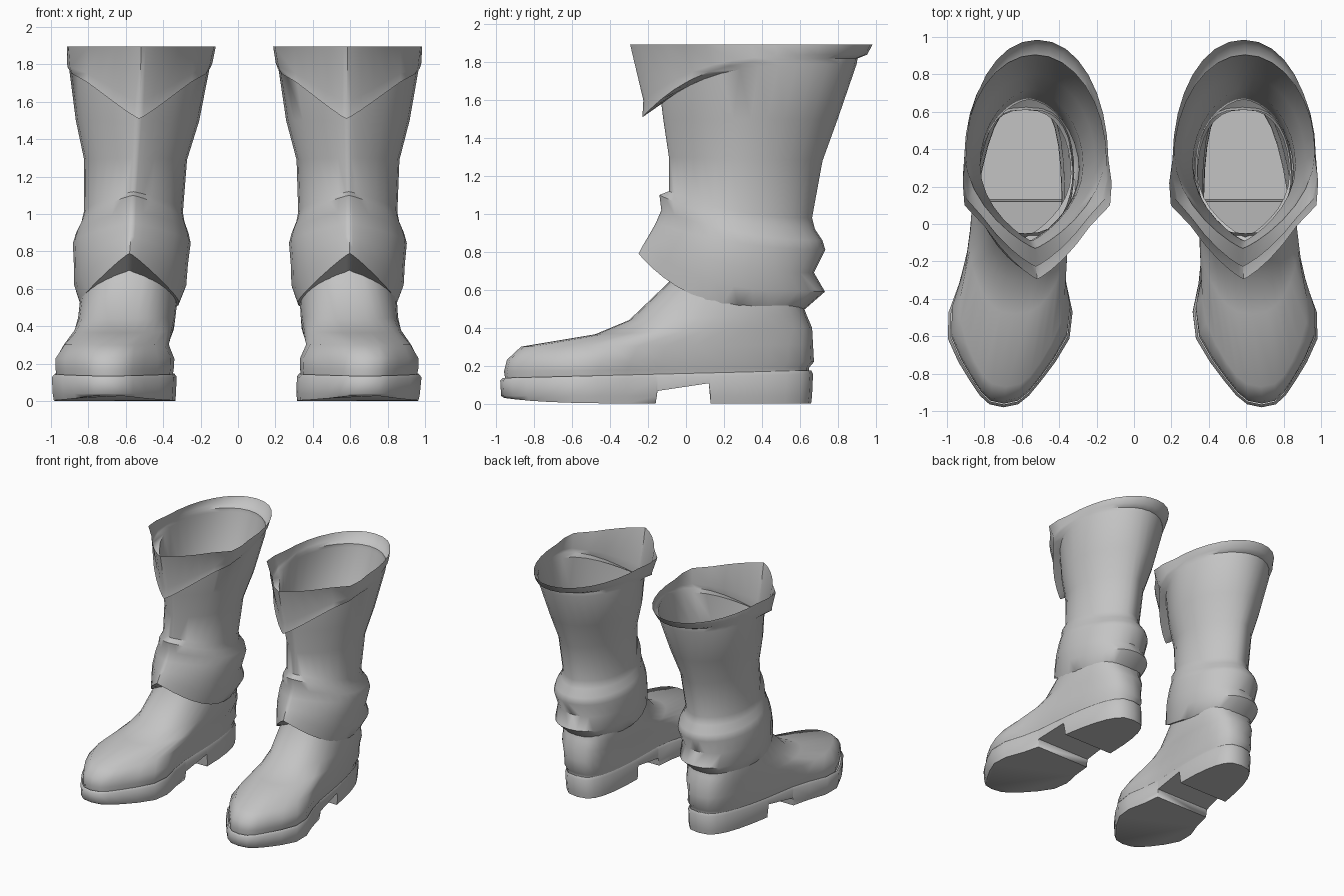
import bpy, bmesh
from math import cos, sin, pi, exp
from mathutils import Vector

cube = bpy.data.objects.get("Cube")
if cube:
    bpy.data.objects.remove(cube)

SEGMENTS = 32
ARCH_FRONT, ARCH_BACK = -0.16, 0.13

grey = bpy.data.materials.new("boot_grey")
grey.use_nodes = True
grey.diffuse_color = (0.55, 0.55, 0.55, 1)
grey.node_tree.nodes["Principled BSDF"].inputs["Base Color"].default_value = grey.diffuse_color


def ring(zf, zb, yf, yb, cf, cb, w, front, back, k, flare, spot, spread):
    """Closed egg-shaped contour; front and back set how pointed each end is,
    and flare widens it around one spot along its length."""
    pts = []
    for i in range(SEGMENTS):
        u = 2 * pi * i / SEGMENTS
        s, side = cos(u), abs(sin(u))
        t = (s + 1) / 2
        half = w * side ** (front if s > 0 else back)
        half += flare * side * exp(-((s - spot) / spread) ** 2)
        x = cb + (cf - cb) * t + (half if i < SEGMENTS / 2 else -half)
        pts.append(Vector((x, yb + (yf - yb) * t, zb + (zf - zb) * t ** k)))
    return pts


def foot_ring(zf, zb, yf, yb, w, flare, k=1):
    return ring(zf, zb, yf, yb, -0.575 + 0.125 * yf, -0.575, w, 0.75, 0.65, k, flare, 0.53, 0.31)


def shaft_ring(zf, zb, yf, yb, w, k, back, flare=0):
    c = -0.612 + 0.05 * (zf + zb) / 2
    return ring(zf, zb, yf, yb, c, c, w, 1.7, back, k, flare, 0.33, 0.15)


def raise_arch(bm):
    """Step the underside up between the tread and the heel."""
    for y in (ARCH_FRONT, ARCH_FRONT + 0.01, ARCH_BACK - 0.01, ARCH_BACK):
        bmesh.ops.bisect_plane(bm, geom=bm.verts[:] + bm.edges[:] + bm.faces[:],
                               plane_co=(0, y, 0), plane_no=(0, 1, 0))
    for v in bm.verts:
        if ARCH_FRONT + 0.005 < v.co.y < ARCH_BACK - 0.005:
            v.co.z = max(v.co.z, 0.065 + 0.15 * (v.co.y - ARCH_FRONT))


def loft(name, rings, mirrored, sole=False):
    bm = bmesh.new()
    loops = [[bm.verts.new(p) for p in r] for r in rings]
    for a, b in zip(loops, loops[1:]):
        for i in range(SEGMENTS):
            j = (i + 1) % SEGMENTS
            bm.faces.new((a[i], a[j], b[j], b[i]))
    if sole:
        bm.faces.new(loops[-1])
        raise_arch(bm)
    # The second boot is a mirror image that leans slightly outwards
    if mirrored:
        for v in bm.verts:
            v.co.x = -v.co.x - 0.02 + 0.047 * v.co.z
    bmesh.ops.remove_doubles(bm, verts=bm.verts[:], dist=0.0005)
    bmesh.ops.recalc_face_normals(bm, faces=bm.faces[:])
    mesh = bpy.data.meshes.new(name)
    bm.to_mesh(mesh)
    bm.free()
    mesh.materials.append(grey)
    obj = bpy.data.objects.new(name, mesh)
    bpy.context.collection.objects.link(obj)
    bpy.ops.object.select_all(action="DESELECT")
    obj.select_set(True)
    bpy.context.view_layer.objects.active = obj
    bpy.ops.object.shade_smooth_by_angle(angle=0.9)


# Foot upper: front height, back height, front y, back y, half width, ball flare
FOOT = [
    (0.11, 0.16, -0.95, 0.65, 0.235, 0.115),
    (0.17, 0.19, -0.96, 0.65, 0.24, 0.12),
    (0.23, 0.22, -0.945, 0.675, 0.25, 0.11),
    (0.30, 0.31, -0.87, 0.67, 0.25, 0.06),
    (0.365, 0.40, -0.48, 0.665, 0.26, 0.02),
    (0.44, 0.47, -0.30, 0.635, 0.26, 0),
    (0.66, 0.51, -0.07, 0.62, 0.26, 0),
    (0.74, 0.55, -0.05, 0.61, 0.25, 0),
]

# Shaft with ankle folds: heights, y range, half width, front steepness, back point
SHAFT = [
    (0.70, 0.49, -0.07, 0.61, 0.245, 3.5, 0.8),
    (0.79, 0.50, -0.25, 0.63, 0.265, 3.5, 0.8),
    (0.83, 0.59, -0.23, 0.733, 0.30, 3, 0.9),
    (0.88, 0.69, -0.20, 0.675, 0.305, 2.2, 0.9),
    (0.95, 0.81, -0.16, 0.735, 0.315, 2, 1),
    (1.02, 0.86, -0.13, 0.72, 0.30, 2, 1),
    (1.10, 0.92, -0.14, 0.68, 0.275, 2.2, 1.1),
    (1.12, 0.98, -0.09, 0.665, 0.265, 2.2, 1.2),
    (1.30, 1.28, -0.09, 0.72, 0.275, 1, 1.2),
    (1.50, 1.50, -0.12, 0.80, 0.33, 1, 1.1),
    (1.58, 1.79, -0.13, 0.90, 0.375, 4, 1),
]

# Turned-down collar, pointed in front with flared corners
COLLAR = [
    (1.51, 1.82, -0.23, 0.905, 0.38, 4, 1, 0.03),
    (1.60, 1.84, -0.225, 0.955, 0.38, 4, 1, 0.05),
    (1.895, 1.895, -0.295, 0.985, 0.38, 1, 0.95, 0.07),
]

# Welt edge and ground contact of the sole, from the top down
SOLE = [
    (0.135, 0.175, -0.965, 0.66, 0.24, 0.125),
    (0.12, 0.155, -0.98, 0.67, 0.25, 0.13),
    (0.04, 0.04, -0.975, 0.665, 0.25, 0.125),
    (0.03, 0, -0.96, 0.66, 0.245, 0.125, 8),
]

for side, mirrored in (("right", False), ("left", True)):
    loft(side + "_foot", [foot_ring(*r) for r in FOOT], mirrored)
    loft(side + "_shaft", [shaft_ring(*r) for r in SHAFT + COLLAR], mirrored)
    loft(side + "_sole", [foot_ring(*r) for r in SOLE], mirrored, sole=True)
